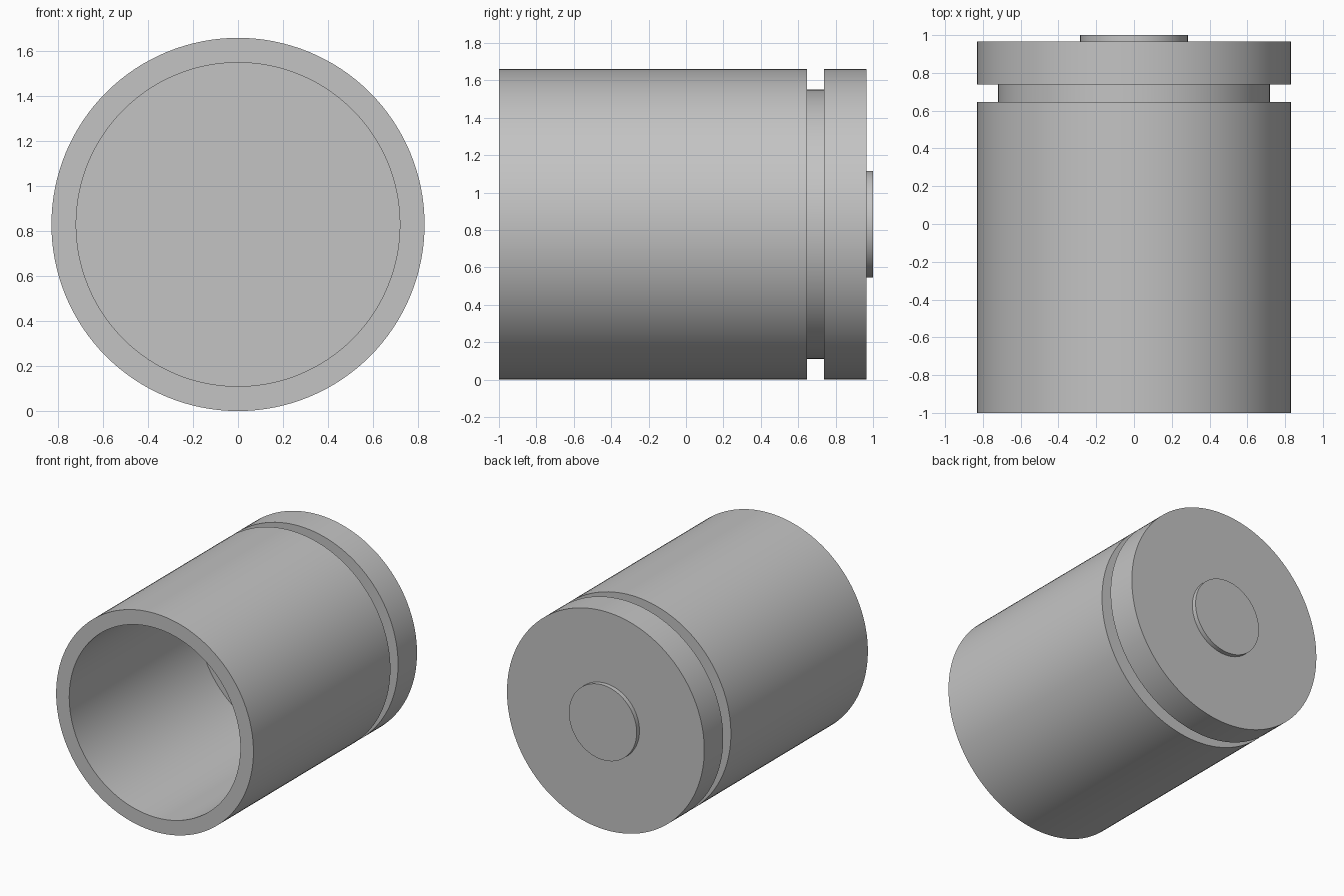
import bpy
import bmesh
import math
from mathutils import Matrix, Vector

cube = bpy.data.objects.get("Cube")
if cube:
    bpy.data.objects.remove(cube)

SEGMENTS = 128
RADIUS = 0.83        # outer wall
BORE = 0.72          # open bore, also the groove bottom
BUTTON = 0.285
BACK = 0.966         # rear face of the body
FLOOR = 0.55         # closed end of the bore
GROOVE = (0.646, 0.738)

grey = bpy.data.materials.new("plain grey")
grey.use_nodes = True
grey.diffuse_color = (0.55, 0.55, 0.55, 1)
grey.node_tree.nodes["Principled BSDF"].inputs["Base Color"].default_value = grey.diffuse_color


def lathe(name, profile):
    """Turn a (radius, y) profile around the lengthwise axis."""
    bm = bmesh.new()
    verts = [bm.verts.new((r, y, 0)) for r, y in profile]
    edges = [bm.edges.new(pair) for pair in zip(verts, verts[1:])]
    bmesh.ops.spin(bm, geom=verts + edges, cent=(0, 0, 0), axis=(0, 1, 0),
                   angle=math.tau, steps=SEGMENTS)
    bmesh.ops.remove_doubles(bm, verts=bm.verts, dist=0.0001)
    bmesh.ops.recalc_face_normals(bm, faces=bm.faces)
    # Make sure the rear end face points backwards
    rear = max(bm.faces, key=lambda f: f.calc_center_median().y)
    if rear.normal.dot(Vector((0, 1, 0))) < 0:
        bmesh.ops.reverse_faces(bm, faces=bm.faces)
    bmesh.ops.transform(bm, matrix=Matrix.Translation((0, 0, RADIUS)), verts=bm.verts)
    mesh = bpy.data.meshes.new(name)
    bm.to_mesh(mesh)
    bm.free()
    mesh.materials.append(grey)
    obj = bpy.data.objects.new(name, mesh)
    bpy.context.collection.objects.link(obj)
    bpy.ops.object.select_all(action="DESELECT")
    obj.select_set(True)
    bpy.context.view_layer.objects.active = obj
    bpy.ops.object.shade_smooth_by_angle(angle=math.radians(30))
    return obj


# Hollow cup: bore floor, bore wall, front rim, outer wall, ring groove, rear face
lathe("cup_body", [
    (0, FLOOR), (BORE, FLOOR), (BORE, -1), (RADIUS, -1),
    (RADIUS, GROOVE[0]), (BORE, GROOVE[0]), (BORE, GROOVE[1]), (RADIUS, GROOVE[1]),
    (RADIUS, BACK), (0, BACK),
])

# Low round boss on the rear face
lathe("rear_button", [(BUTTON, BACK), (BUTTON, 1), (0, 1)])
